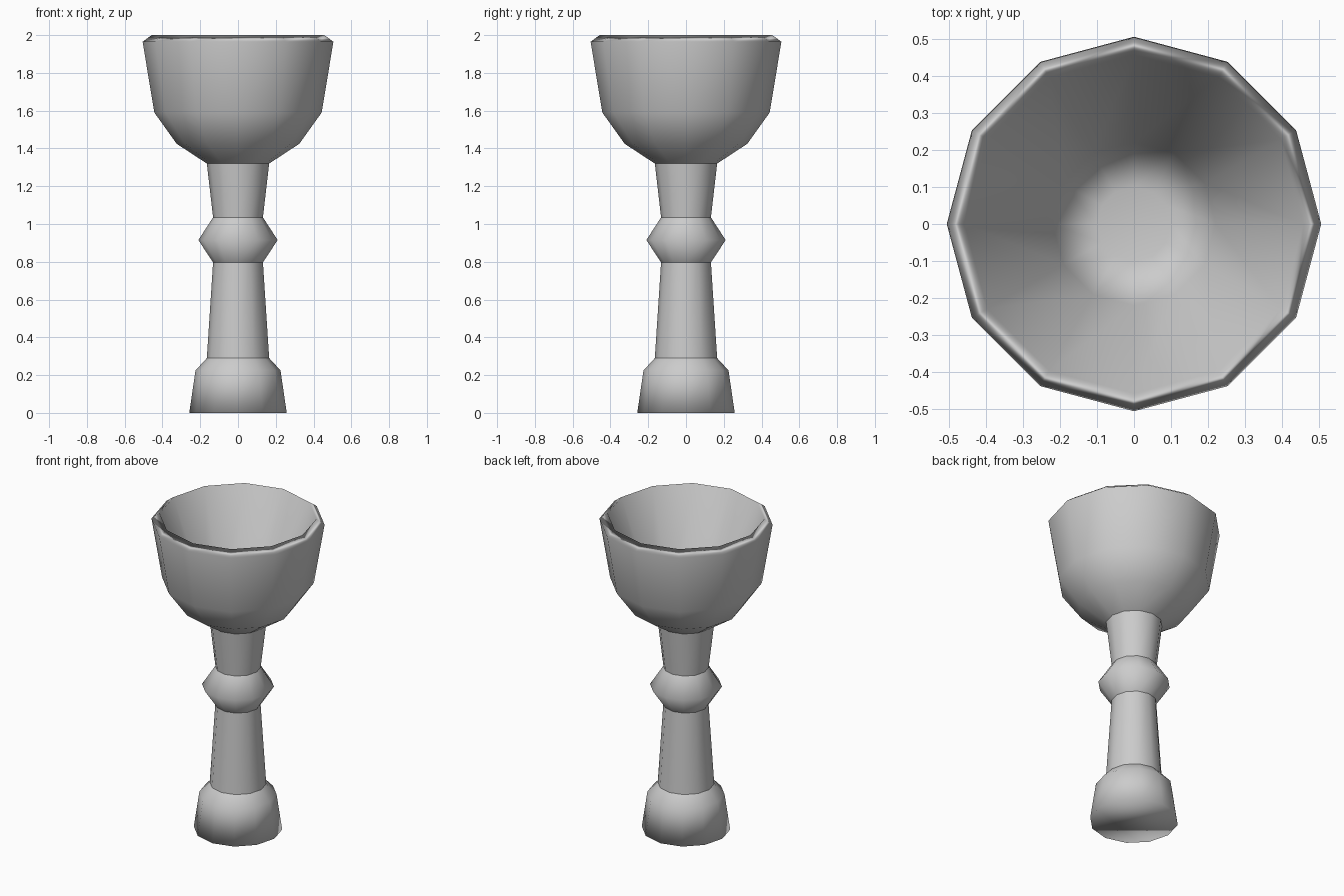
import bpy, bmesh
from math import cos, sin, pi

if "Cube" in bpy.data.objects:
    bpy.data.objects.remove(bpy.data.objects["Cube"])

SIDES = 12
grey = bpy.data.materials.new("mid_grey")
grey.diffuse_color = (0.52, 0.52, 0.52, 1)
grey.use_nodes = True
grey.node_tree.nodes["Principled BSDF"].inputs["Base Color"].default_value = grey.diffuse_color

def lathe(name, profile, cap_bottom=False, cap_top=False):
    """Spin (radius, height) points round z into a 12-sided smooth part."""
    bm = bmesh.new()
    rings = [[bm.verts.new((r * cos(2 * pi * i / SIDES), r * sin(2 * pi * i / SIDES), z))
              for i in range(SIDES)] for r, z in profile]
    for a, b in zip(rings, rings[1:]):
        for i in range(SIDES):
            j = (i + 1) % SIDES
            bm.faces.new((a[i], a[j], b[j], b[i]))
    if cap_bottom:
        bm.faces.new(rings[0][::-1])
    if cap_top:
        bm.faces.new(rings[-1])
    for f in bm.faces:
        f.smooth = True
    mesh = bpy.data.meshes.new(name)
    bm.to_mesh(mesh)
    bm.free()
    mesh.materials.append(grey)
    obj = bpy.data.objects.new(name, mesh)
    bpy.context.collection.objects.link(obj)
    return obj

# Foot, stem and knob, each smooth with a hard seam between them
lathe("foot", [(0.258, 0), (0.225, 0.225), (0.165, 0.29)], cap_bottom=True)
lathe("lower_stem", [(0.165, 0.29), (0.132, 0.797)])
lathe("knob", [(0.132, 0.797), (0.21, 0.915), (0.132, 1.035)])
lathe("upper_stem", [(0.132, 1.035), (0.165, 1.32)])

# Bowl: outer wall, bevelled rim, then the tapering inner wall down to a flat floor
bowl = lathe("bowl", [(0.165, 1.32), (0.325, 1.425), (0.443, 1.59), (0.505, 1.965),
                      (0.457, 2.0), (0.22, 1.40), (0.10, 1.36)], cap_top=True)
# Let the large walls lead the shading so the rim reads crisp
bowl.modifiers.new("rim_shading", 'WEIGHTED_NORMAL').mode = 'FACE_AREA'
